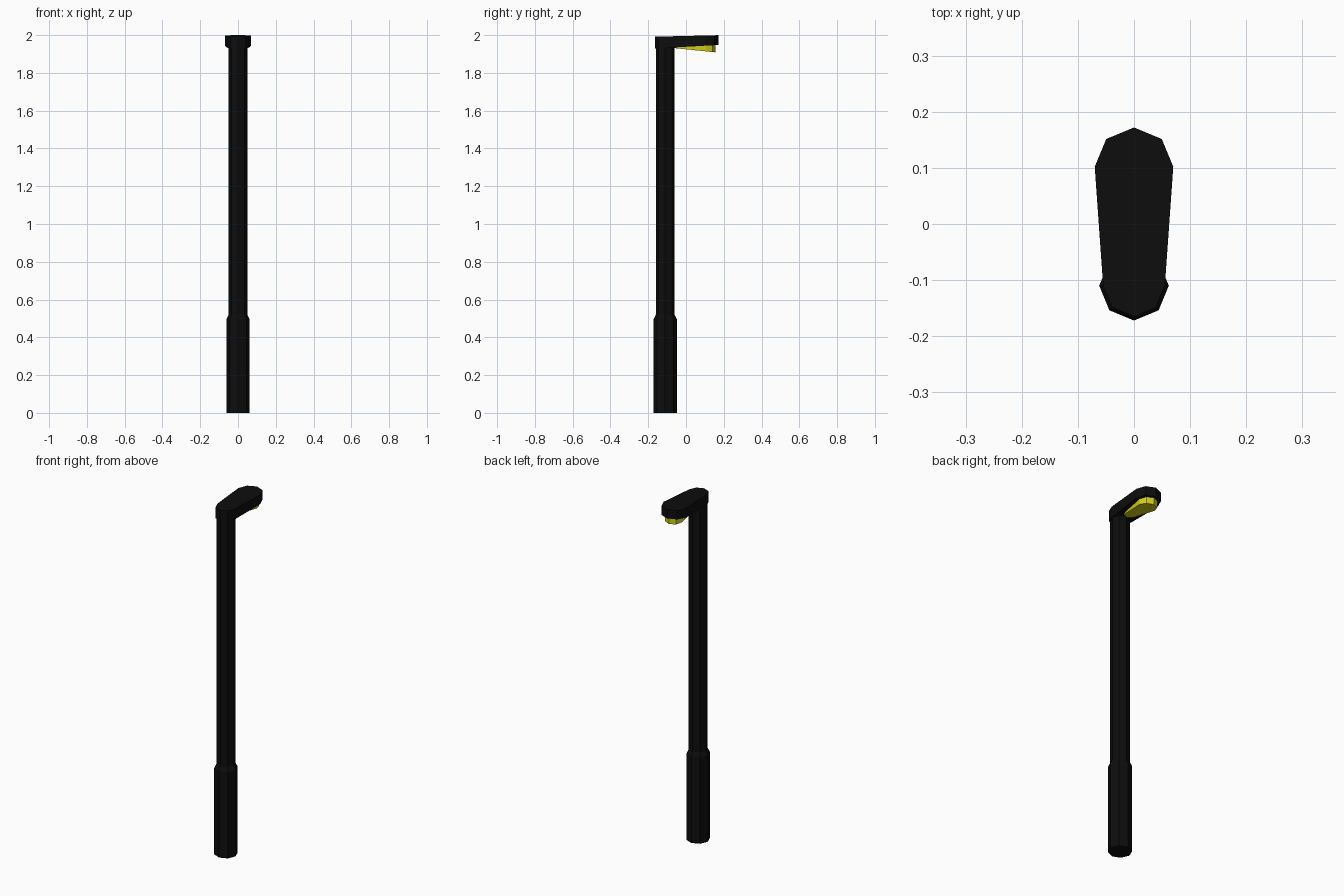
import bpy, bmesh, math

if "Cube" in bpy.data.objects:
    bpy.data.objects.remove(bpy.data.objects["Cube"])


def material(name, rgb):
    m = bpy.data.materials.new(name)
    m.diffuse_color = (*rgb, 1)
    m.use_nodes = True
    m.node_tree.nodes["Principled BSDF"].inputs["Base Color"].default_value = m.diffuse_color
    return m


black = material("black metal", (0.004, 0.004, 0.004))
yellow = material("yellow lamp", (0.68, 0.66, 0.01))


def loft(name, rings, mat):
    """Skin equal-length rings of points and cap both ends."""
    bm = bmesh.new()
    loops = [[bm.verts.new(p) for p in ring] for ring in rings]
    n = len(loops[0])
    for a, b in zip(loops, loops[1:]):
        for i in range(n):
            j = (i + 1) % n
            bm.faces.new((a[i], a[j], b[j], b[i]))
    bm.faces.new(loops[0][::-1])
    bm.faces.new(loops[-1])
    bmesh.ops.recalc_face_normals(bm, faces=bm.faces)
    me = bpy.data.meshes.new(name)
    bm.to_mesh(me)
    bm.free()
    me.materials.append(mat)
    ob = bpy.data.objects.new(name, me)
    bpy.context.collection.objects.link(ob)
    return ob


def octagon(r, y, z):
    return [(r * math.cos(i * math.pi / 4), y + r * math.sin(i * math.pi / 4), z)
            for i in range(8)]


def capsule(y_near, r_near, y_far, r_far, z_near, z_far):
    """Tapered outline: a half octagon at each end, on a tilted plane."""
    pts = []
    for yc, r, start in ((y_far, r_far, 0), (y_near, r_near, 4)):
        for i in range(start, start + 5):
            a = i * math.pi / 4
            y = yc + r * math.sin(a)
            t = (y - y_near) / (y_far - y_near)
            pts.append((r * math.cos(a), y, z_near + (z_far - z_near) * t))
    return pts


# Eight-sided pole with a thicker foot
py = -0.11
loft("pole", [octagon(0.062, py, 0), octagon(0.062, py, 0.495),
              octagon(0.05, py, 0.52), octagon(0.05, py, 1.96)], black)

# Flat tapered lamp head
loft("lamp_head", [capsule(-0.11, 0.055, 0.102, 0.07, 1.932, 1.944),
                   capsule(-0.11, 0.055, 0.102, 0.07, 1.993, 1.998)], black)

# Wedge-shaped lamp glass under the head
loft("lamp_glass", [capsule(-0.03, 0.03, 0.105, 0.05, 1.928, 1.914),
                    capsule(-0.03, 0.035, 0.105, 0.052, 1.945, 1.948)], yellow)
